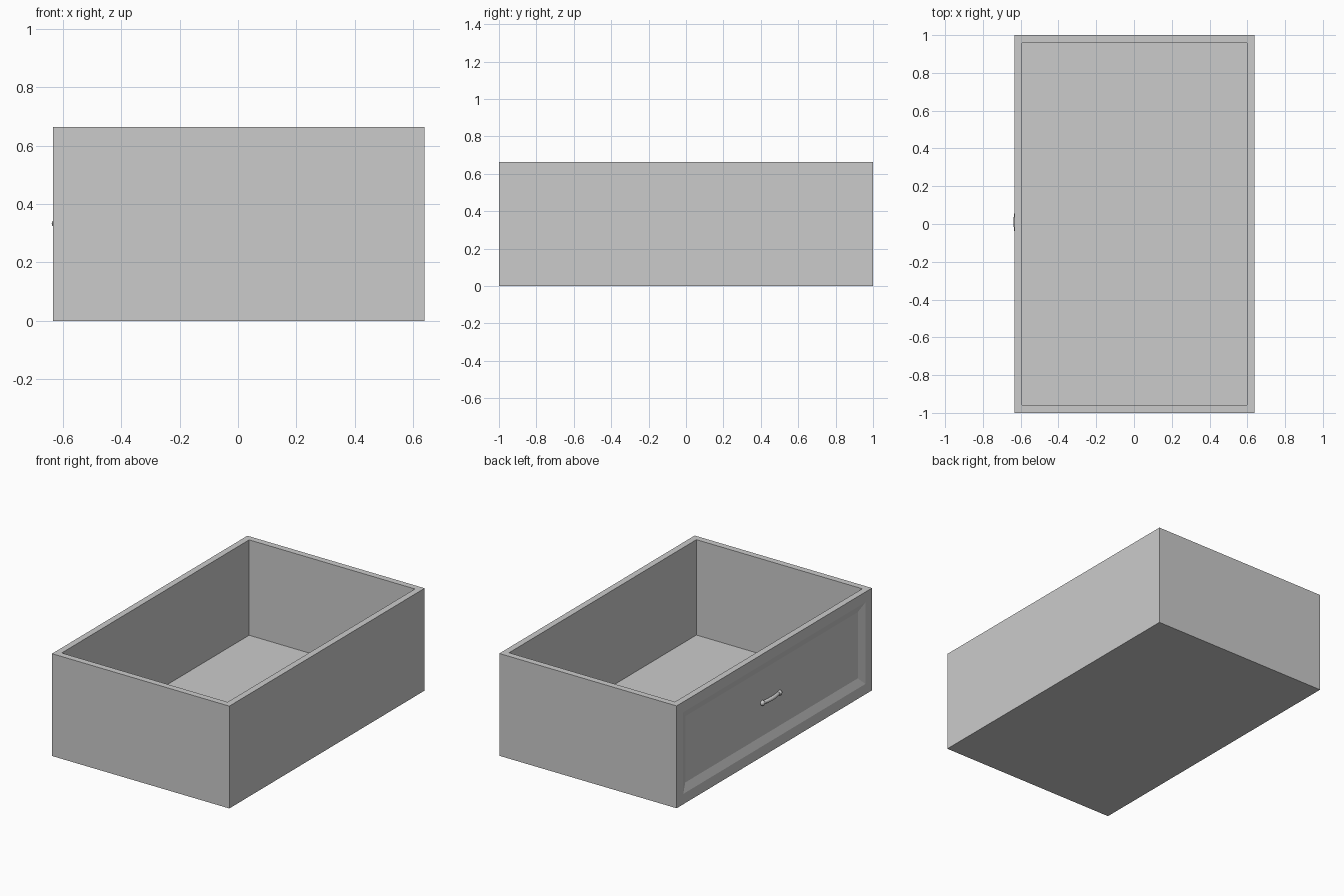
import bpy, bmesh, math
from mathutils import Matrix, Vector

if "Cube" in bpy.data.objects:
    bpy.data.objects.remove(bpy.data.objects["Cube"])

X0, X1, HEIGHT = -0.633, 0.638, 0.663
WALL, FLOOR = 0.041, 0.045
RECESS = 0.02


def new_object(name, bm):
    mesh = bpy.data.meshes.new(name)
    bmesh.ops.recalc_face_normals(bm, faces=bm.faces)
    bm.to_mesh(mesh)
    bm.free()
    obj = bpy.data.objects.new(name, mesh)
    bpy.context.collection.objects.link(obj)
    return obj


def facing(bm, direction):
    bm.normal_update()
    return max(bm.faces, key=lambda f: f.normal.dot(Vector(direction)) * f.calc_area())


def inset(bm, face, thickness, depth=0.0):
    bmesh.ops.inset_region(bm, faces=[face], thickness=thickness, depth=depth,
                           use_even_offset=True)


# Drawer box: a solid block hollowed from the top
bm = bmesh.new()
bmesh.ops.create_cube(bm, size=1, matrix=Matrix.Translation(((X0 + X1) / 2, 0, HEIGHT / 2))
                      @ Matrix.Diagonal((X1 - X0, 2, HEIGHT, 1)))
panel = facing(bm, (-1, 0, 0))
top = facing(bm, (0, 0, 1))
inset(bm, top, WALL)
cavity = bmesh.ops.extrude_face_region(bm, geom=[top])
verts = [g for g in cavity["geom"] if isinstance(g, bmesh.types.BMVert)]
bmesh.ops.translate(bm, verts=verts, vec=(0, 0, FLOOR - HEIGHT))
if top.is_valid:
    bmesh.ops.delete(bm, geom=[top], context='FACES_ONLY')

# Recessed panel with sloped borders on the drawer face
inset(bm, panel, 0.067)
inset(bm, panel, 0.05, -RECESS)
new_object("drawer_box", bm)

# Bowed pull handle, swept as rings along an arc
bm = bmesh.new()
HY, HZ, HALF, SIDES, STEPS = 0.01, 0.333, 0.088, 12, 16
rings = []
for i in range(STEPS + 1):
    t = -1 + 2 * i / STEPS
    x = X0 + RECESS - 0.001 - 0.0115 * (1 - t * t)
    r = 0.0125 - 0.003 * t * t
    rings.append([bm.verts.new((x + r * math.cos(a), HY + HALF * t, HZ + r * math.sin(a)))
                  for a in (2 * math.pi * k / SIDES for k in range(SIDES))])
for a, b in zip(rings, rings[1:]):
    for k in range(SIDES):
        n = (k + 1) % SIDES
        bm.faces.new((a[k], a[n], b[n], b[k]))
bm.faces.new(rings[0])
bm.faces.new(rings[-1])
# Rounded feet at both ends
for side in (-1, 1):
    bmesh.ops.create_uvsphere(bm, u_segments=16, v_segments=10, radius=0.0165,
                              matrix=Matrix.Translation((X0 + RECESS - 0.003, HY + side * HALF, HZ)))
handle = new_object("pull_handle", bm)
for p in handle.data.polygons:
    p.use_smooth = True
